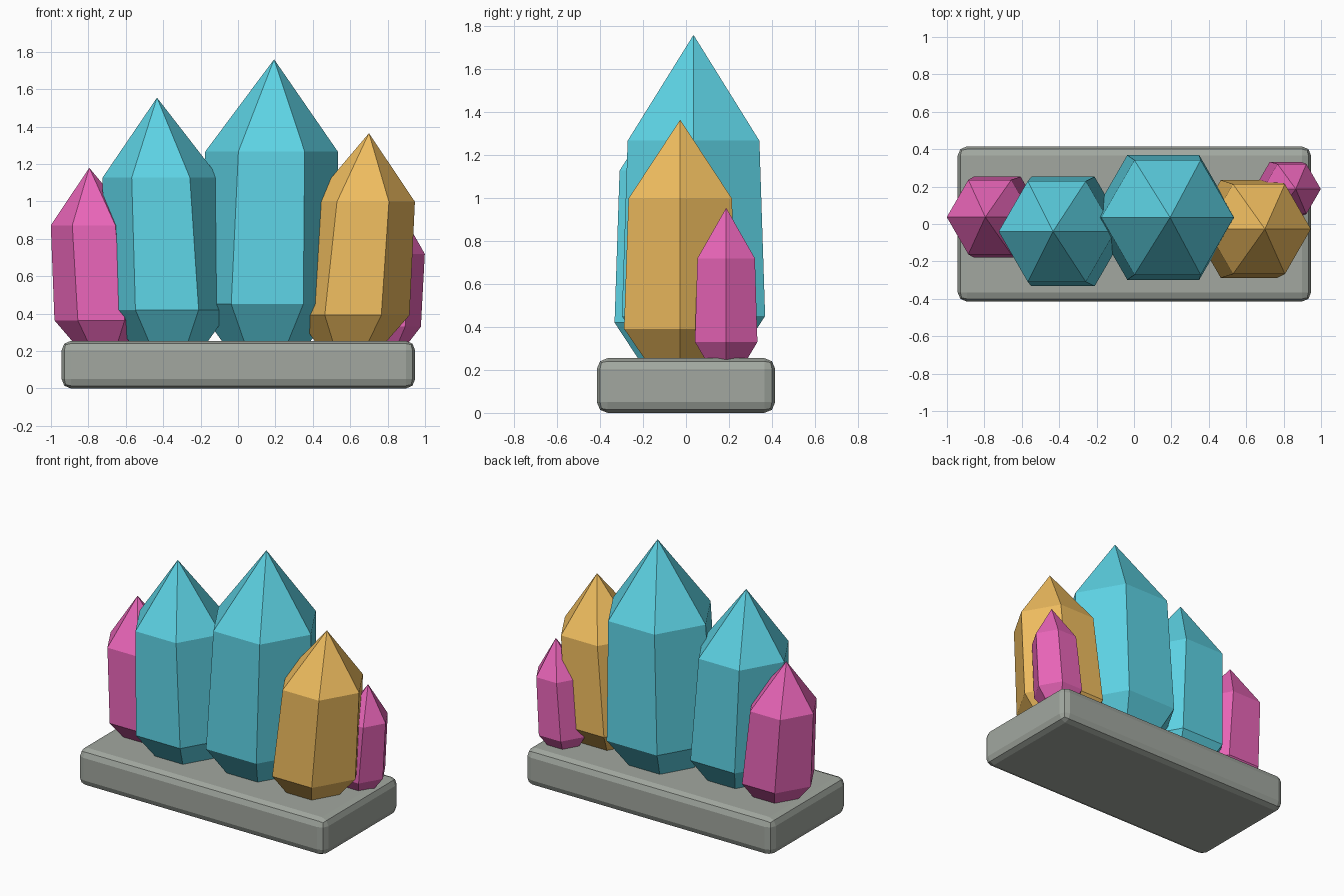
import bpy, bmesh
from math import cos, sin, pi

if "Cube" in bpy.data.objects:
    bpy.data.objects.remove(bpy.data.objects["Cube"])


def material(name, rgb):
    m = bpy.data.materials.new(name)
    m.diffuse_color = (*rgb, 1)
    m.use_nodes = True
    m.node_tree.nodes["Principled BSDF"].inputs["Base Color"].default_value = m.diffuse_color
    return m


TEAL = material("teal", (0.11, 0.65, 0.78))
AMBER = material("amber", (0.87, 0.51, 0.115))
PINK = material("pink", (0.81, 0.13, 0.48))
STONE = material("stone", (0.36, 0.39, 0.35))


def add_object(name, bm, mat):
    bmesh.ops.recalc_face_normals(bm, faces=bm.faces)
    mesh = bpy.data.meshes.new(name)
    bm.to_mesh(mesh)
    bm.free()
    mesh.materials.append(mat)
    ob = bpy.data.objects.new(name, mesh)
    bpy.context.collection.objects.link(ob)
    return ob


# Six-sided crystal: narrow foot, widest ring, shoulder and a point, leaning in x
def crystal(name, x, y, radius, top, lean, mat, foot=0.22):
    bm = bmesh.new()
    h = top - foot
    rings = []
    for t, k in ((0, 0.55), (0.15, 1), (0.68, 0.92)):
        rings.append([bm.verts.new((x + lean * t + radius * k * cos(i * pi / 3),
                                    y + radius * k * sin(i * pi / 3),
                                    foot + h * t)) for i in range(6)])
    tip = bm.verts.new((x + lean, y, top))
    bm.faces.new(rings[0])
    for i in range(6):
        j = (i + 1) % 6
        for a, b in zip(rings, rings[1:]):
            bm.faces.new((a[i], a[j], b[j], b[i]))
        bm.faces.new((rings[2][i], rings[2][j], tip))
    add_object(name, bm, mat)


# Stone slab with rounded edges
bm = bmesh.new()
bmesh.ops.create_cube(bm, size=1)
for v in bm.verts:
    v.co = (v.co.x * 1.89 + 0.002, v.co.y * 0.83, (v.co.z + 0.5) * 0.255)
slab = add_object("stone_base", bm, STONE)
bevel = slab.modifiers.new("bevel", "BEVEL")
bevel.width = 0.05
bevel.segments = 2

# Crystals
crystal("large_teal_crystal", 0.15, 0.035, 0.385, 1.76, 0.043, TEAL)
crystal("medium_teal_crystal", -0.37, -0.04, 0.338, 1.555, -0.063, TEAL)
crystal("amber_crystal", 0.60, -0.027, 0.302, 1.365, 0.10, AMBER)
crystal("left_pink_crystal", -0.72, 0.037, 0.25, 1.18, -0.075, PINK)
crystal("small_pink_crystal", 0.80, 0.187, 0.168, 0.955, 0.065, PINK)
